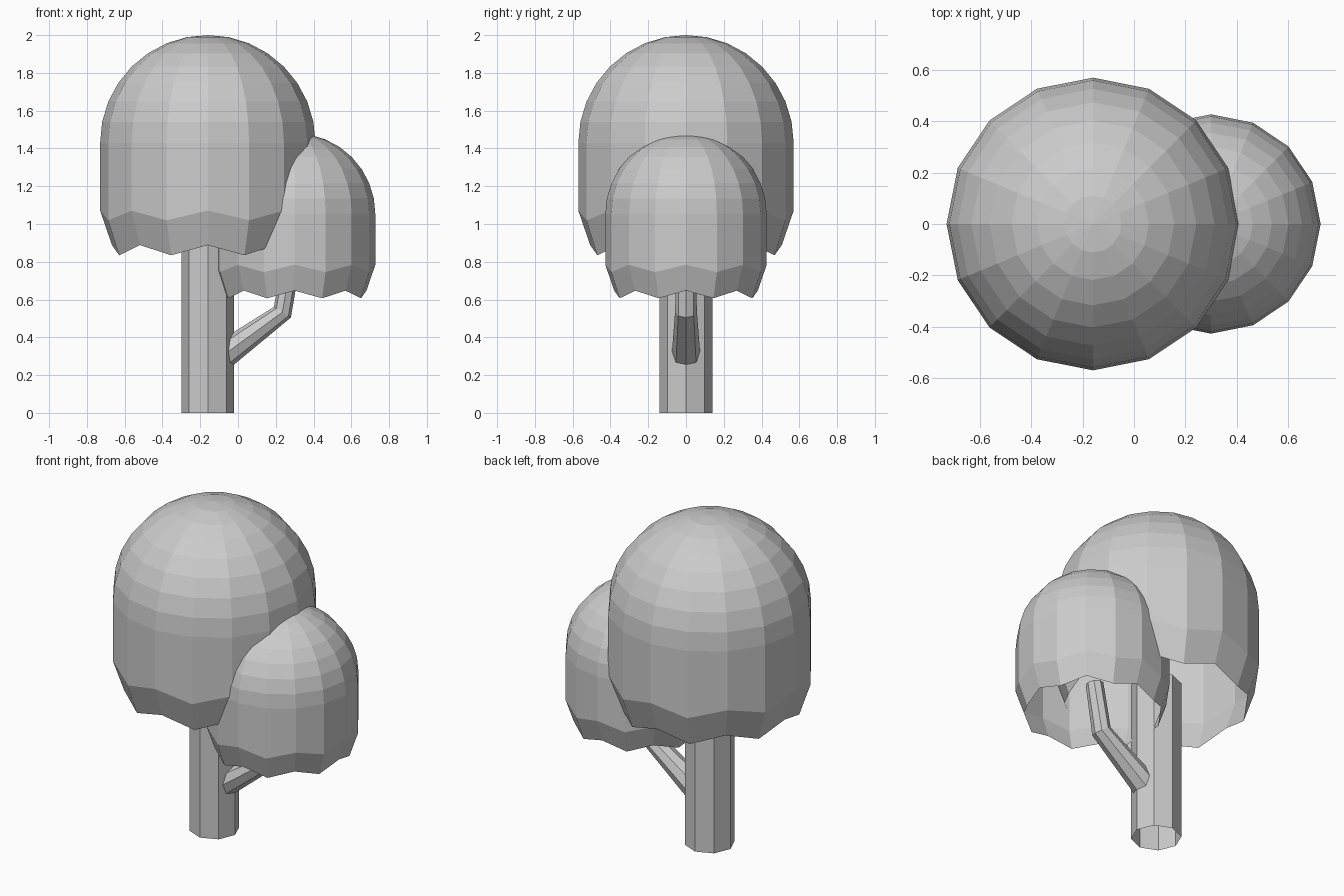
import bpy, bmesh
from math import sin, cos, pi
from mathutils import Vector

if "Cube" in bpy.data.objects:
    bpy.data.objects.remove(bpy.data.objects["Cube"])


def skin(name, rings, tip=None):
    """Join rings of points (listed bottom to top) into an open flat-shaded shell."""
    bm = bmesh.new()
    loops = [[bm.verts.new(p) for p in ring] for ring in rings]
    n = len(loops[0])
    for low, high in zip(loops, loops[1:]):
        for i in range(n):
            j = (i + 1) % n
            bm.faces.new((low[i], low[j], high[j], high[i]))
    if tip:
        top = bm.verts.new(tip)
        for i in range(n):
            bm.faces.new((loops[-1][i], loops[-1][(i + 1) % n], top))
    mesh = bpy.data.meshes.new(name)
    bm.to_mesh(mesh)
    bm.free()
    obj = bpy.data.objects.new(name, mesh)
    bpy.context.collection.objects.link(obj)
    return obj


def circle(centre, across, side, n):
    """Ring spanned by two radius vectors."""
    c, u, v = Vector(centre), Vector(across), Vector(side)
    return [c + u * cos(2 * pi * i / n) + v * sin(2 * pi * i / n) for i in range(n)]


def crown(name, x, z, r):
    """Dome with straight skirt and zigzag hem; z is the dome centre height."""
    n = 16

    def ring(radius, even, odd):
        return [(x + r * radius * cos(2 * pi * i / n), r * radius * sin(2 * pi * i / n),
                 z + r * (odd if i % 2 else even)) for i in range(n)]

    rings = [ring(0.89, -0.95, -1.045), ring(1, -0.63, -0.72)]
    for k in range(8):
        a = k * pi / 16
        rings.append(ring(cos(a), sin(a), sin(a)))
    return skin(name, rings, (x, 0, z + r))


# Foliage
crown("large_crown", -0.16, 1.43, 0.57)
crown("small_crown", 0.30, 1.053, 0.427)

# Trunk, an open octagonal tube ending inside the large crown
skin("trunk", [circle((-0.16, 0, z), (0.14, 0, 0), (0, 0.14, 0), 8) for z in (0, 0.98)])

# Bent, tapering branch from the trunk into the small crown
sections = [((-0.12, 0, 0.275), (0.05, 0, -0.06), 0.078),
            ((0.235, 0, 0.533), (0.045, 0, -0.028), 0.058),
            ((0.285, 0, 0.82), (0.048, 0, -0.008), 0.05)]
skin("branch", [circle(c, u, (0, w, 0), 8) for c, u, w in sections])
